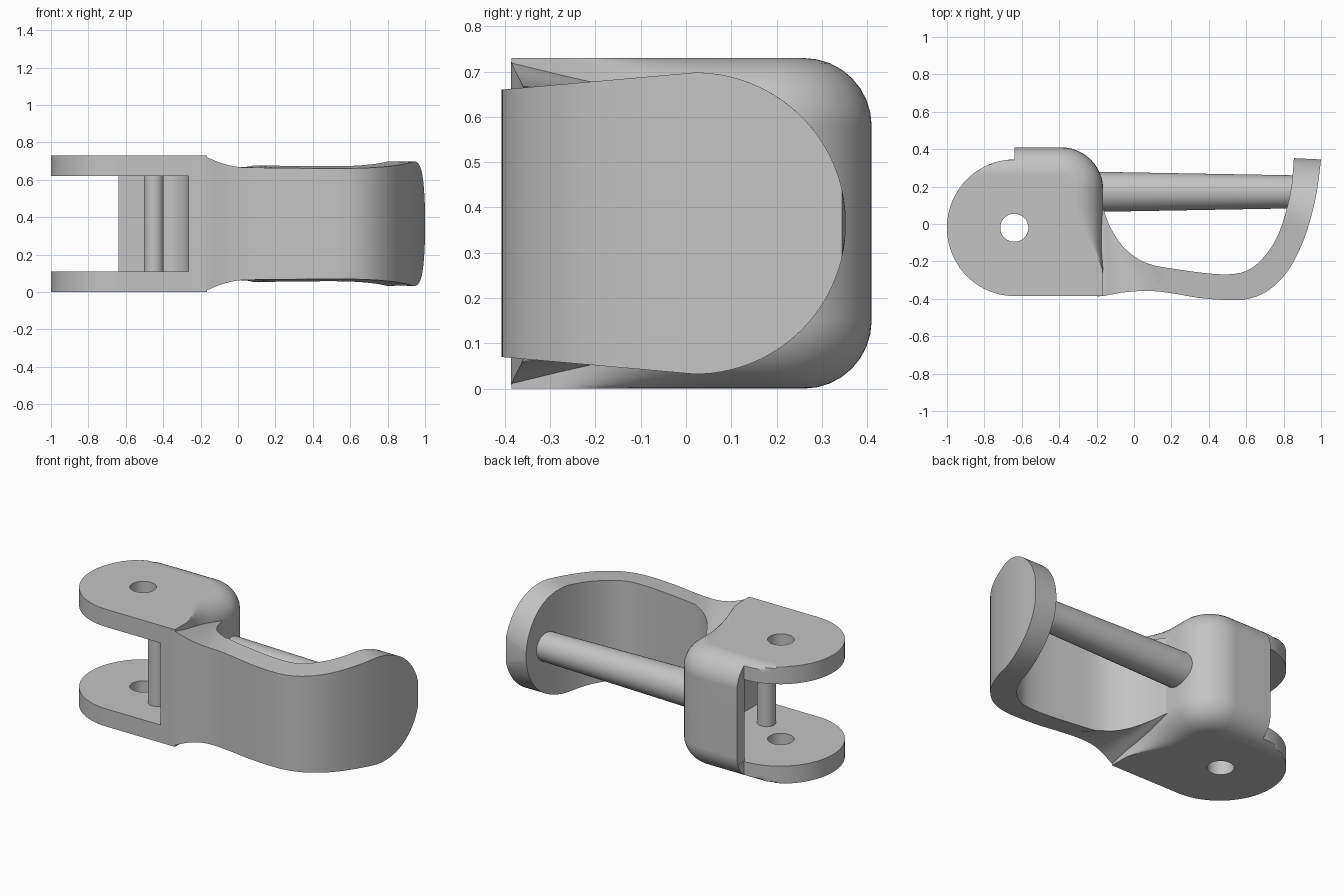
import bpy, bmesh, math
from mathutils import Vector

cube = bpy.data.objects.get("Cube")
if cube:
    bpy.data.objects.remove(cube)

MID = 0.365          # mid height, also the half height
ROUND = 0.15         # rounding of the housing edges

steel = bpy.data.materials.new("grey steel")
steel.use_nodes = True
steel.diffuse_color = (0.55, 0.55, 0.55, 1)
steel.node_tree.nodes["Principled BSDF"].inputs["Base Color"].default_value = steel.diffuse_color


def make(name, rings, weld=False):
    """Skin closed rings of equal length into a capped solid."""
    bm = bmesh.new()
    rows = [[bm.verts.new(p) for p in ring] for ring in rings]
    n = len(rows[0])
    for a, b in zip(rows, rows[1:]):
        for i in range(n):
            j = (i + 1) % n
            bm.faces.new((a[i], a[j], b[j], b[i]))
    bm.faces.new(rows[0][::-1])
    bm.faces.new(rows[-1])
    if weld:
        bmesh.ops.remove_doubles(bm, verts=bm.verts[:], dist=1e-5)
    bmesh.ops.recalc_face_normals(bm, faces=bm.faces[:])
    mesh = bpy.data.meshes.new(name)
    bm.to_mesh(mesh)
    bm.free()
    mesh.materials.append(steel)
    obj = bpy.data.objects.new(name, mesh)
    bpy.context.collection.objects.link(obj)
    return obj


def select(obj):
    bpy.ops.object.select_all(action='DESELECT')
    obj.select_set(True)
    bpy.context.view_layer.objects.active = obj


def smooth(obj):
    select(obj)
    bpy.ops.object.shade_smooth_by_angle(angle=math.radians(30))


def arc(cx, cy, rx, ry, start, end, n):
    angles = [math.radians(start + (end - start) * i / n) for i in range(n + 1)]
    return [(cx + rx * math.cos(a), cy + ry * math.sin(a)) for a in angles]


def prism(name, outline, z0, z1):
    return make(name, [[(x, y, z) for x, y in outline] for z in (z0, z1)])


def ease(v, lo, hi):
    t = min(1, max(0, (v - lo) / (hi - lo)))
    return t * t * (3 - 2 * t)


def spline(points, t):
    """Point on a smooth curve through the given points."""
    s = t * (len(points) - 1)
    i = min(int(s), len(points) - 2)
    u = s - i
    a, b, c, d = (Vector(points[min(max(k, 0), len(points) - 1)]) for k in range(i - 1, i + 3))
    return (b * 2 + (c - a) * u + (a * 2 - b * 5 + c * 4 - d) * u ** 2
            + (b * 3 - a - c * 3 + d) * u ** 3) / 2


# Fork housing: one stacked outline whose back and side edges are rounded
def housing_ring(z, d):
    ring = [(-0.64, 0.41 - d), (-0.52, 0.41 - d)]
    ring += arc(-0.39, 0.185, 0.225 - d, 0.225 - d, 90, 0, 12)
    for i in range(1, 17):
        y = 0.185 - 0.57 * i / 16
        ring.append((-0.165 - d * ease(y, -0.28, 0.08), y))
    ring += [(x, min(y, 0.41 - d)) for x, y in arc(-0.64, -0.02, 0.36, 0.365, 270, 90, 40)]
    return [(x, y, z) for x, y in ring]


STEPS = 8
turns = [math.pi / 2 * i / STEPS for i in range(STEPS + 1)]
lower = [(ROUND * (1 - math.cos(a)), ROUND * (1 - math.sin(a))) for a in turns]
levels = lower + [(2 * MID - z, d) for z, d in reversed(lower)]
housing = make("fork_housing", [housing_ring(z, d) for z, d in levels], weld=True)

# Slot between the fork plates, and the bolt hole through them
slot = prism("slot_cutter", [(-1.2, -0.6), (-0.265, -0.6)]
             + arc(-0.39, 0.185, 0.125, 0.15, 0, 90, 12)
             + [(-0.639, 0.335), (-0.639, 0.6), (-1.2, 0.6)], 0.11, 0.62)
hole = prism("hole_cutter", arc(-0.64, -0.02, 0.075, 0.075, 0, 352.5, 47), -0.1, 0.9)
for cutter in (slot, hole):
    mod = housing.modifiers.new("cut", 'BOOLEAN')
    mod.object = cutter
    mod.solver = 'EXACT'
    select(housing)
    bpy.ops.object.modifier_apply(modifier=mod.name)
    bpy.data.objects.remove(cutter)
smooth(housing)
housing.modifiers.new("even_shading", 'WEIGHTED_NORMAL').keep_sharp = True

# Hooked arm: outer and inner curves, with a height set by position
OUTER = [(-0.22, -0.385), (-0.165, -0.385), (-0.05, -0.365), (0.08, -0.358), (0.2, -0.37),
         (0.35, -0.395), (0.5, -0.407), (0.61, -0.4), (0.71, -0.36), (0.8, -0.28),
         (0.87, -0.17), (0.93, -0.02), (0.975, 0.16), (1, 0.345)]
INNER = [(-0.2, 0.14), (-0.165, 0.08), (-0.125, -0.02), (-0.05, -0.13), (0.07, -0.21),
         (0.25, -0.245), (0.43, -0.267), (0.55, -0.265), (0.63, -0.235), (0.7, -0.17),
         (0.76, -0.08), (0.805, 0.04), (0.84, 0.19), (0.855, 0.352)]


def half_height(x, y, root):
    if y > 0.02:
        h = math.sqrt(max(1e-6, 0.333 ** 2 - (y - 0.02) ** 2))
    else:
        h = 0.295 + 0.038 * (y + 0.41) / 0.43
    if x < 0.06:
        t = min(1, (0.06 - x) / 0.225)
        h = min(h, 0.305) + (root - 0.305) * t * t
    return h


rings = []
COUNT = 90
for i in range(COUNT + 1):
    t = 1 - (1 - i / COUNT) ** 1.6
    (ox, oy), (ix, iy) = spline(OUTER, t), spline(INNER, t)
    ho, hi = half_height(ox, oy, MID - 0.001), half_height(ix, iy, 0.24)
    rings.append([(ox, oy, MID - ho), (ix, iy, MID - hi), (ix, iy, MID + hi), (ox, oy, MID + ho)])
smooth(make("hooked_arm", rings))

# Slightly tapered rod between housing and arm
rod = [[(x, 0.172 + r * math.cos(a), MID + r * math.sin(a))
        for a in (math.tau * k / 48 for k in range(48))]
       for x, r in ((-0.25, 0.108), (0.87, 0.088))]
smooth(make("cross_rod", rod))

# Upright pin inside the fork
smooth(prism("fork_pin", arc(-0.45, -0.15, 0.053, 0.053, 0, 348.75, 31), 0.1, 0.63))
